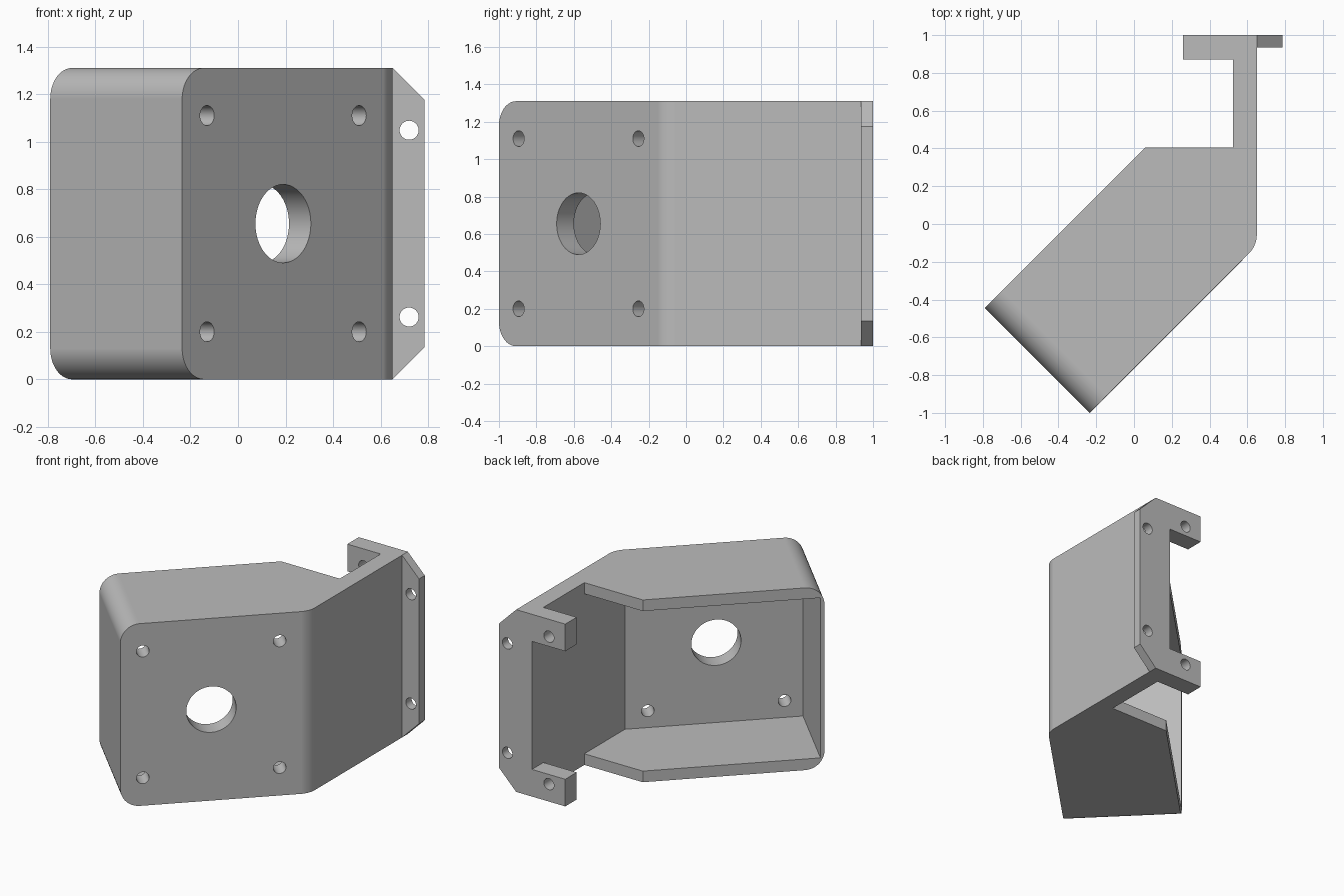
import bpy
import bmesh
import math
from mathutils import Vector, Matrix

cube = bpy.data.objects.get("Cube")
if cube:
    bpy.data.objects.remove(cube, do_unlink=True)

HEIGHT = 1.31
PLATE = 0.13            # thickness of the front plate and side wall
SKIN = 0.08             # thickness of the top and bottom walls
END = 0.027             # thickness of the free end wall
ALONG = Vector((1, 1, 0)).normalized()      # along the angled plate
INWARD = Vector((-1, 1, 0)).normalized()    # into the housing
CORNER = Vector((-0.235, -1, 0))            # free front corner

grey = bpy.data.materials.new("plain grey")
grey.use_nodes = True
colour = (0.5, 0.5, 0.5, 1)
grey.diffuse_color = colour
grey.node_tree.nodes["Principled BSDF"].inputs["Base Color"].default_value = colour


def finish(name, bm):
    bmesh.ops.recalc_face_normals(bm, faces=bm.faces[:])
    mesh = bpy.data.meshes.new(name)
    bm.to_mesh(mesh)
    bm.free()
    mesh.materials.append(grey)
    obj = bpy.data.objects.new(name, mesh)
    bpy.context.collection.objects.link(obj)
    return obj


def prism(points, direction):
    """Closed outline swept along a direction."""
    bm = bmesh.new()
    face = bm.faces.new([bm.verts.new(p) for p in points])
    moved = bmesh.ops.extrude_face_region(bm, geom=[face], use_keep_orig=True)["geom"]
    verts = [v for v in moved if isinstance(v, bmesh.types.BMVert)]
    bmesh.ops.translate(bm, verts=verts, vec=direction)
    return bm


def plan(points, z0, z1):
    return prism([(p[0], p[1], z0) for p in points], Vector((0, 0, z1 - z0)))


def round_edges(bm, rule, radius, segments):
    edges = [e for e in bm.edges if rule(e)]
    bmesh.ops.bevel(bm, geom=edges, offset=radius, offset_type='OFFSET',
                    segments=segments, profile=0.5, affect='EDGES')


def combine(target, tool, operation='DIFFERENCE'):
    mod = target.modifiers.new(operation.lower(), 'BOOLEAN')
    mod.operation = operation
    mod.solver = 'EXACT'
    mod.object = tool
    bpy.context.view_layer.objects.active = target
    bpy.ops.object.modifier_apply(modifier=mod.name)
    bpy.data.objects.remove(tool, do_unlink=True)


def drill(target, centre, axis, radius, depth):
    bm = bmesh.new()
    turn = Vector(axis).to_track_quat('Z', 'Y').to_matrix().to_4x4()
    bmesh.ops.create_cone(bm, cap_ends=True, segments=48, radius1=radius,
                          radius2=radius, depth=depth,
                          matrix=Matrix.Translation(centre) @ turn)
    combine(target, finish("drill", bm))


# Housing, side wall and back lip as one plan outline
free_back = CORNER + INWARD * 0.785
outline = [CORNER, (0.65, -0.115), (0.65, 1), (0.26, 1), (0.26, 0.87),
           (0.525, 0.87), (0.525, 0.405), (0.06, 0.405), free_back]
bm = plan(outline, 0, HEIGHT)


def at_bend(e):
    return all(abs(v.co.x - 0.65) < 0.001 and abs(v.co.y + 0.115) < 0.001
               for v in e.verts)


def at_free_end(e):
    a, b = e.verts
    return (abs(a.co.z - b.co.z) < 0.001 and
            all(abs((v.co - CORNER).dot(ALONG)) < 0.02 for v in e.verts))


round_edges(bm, at_bend, 0.054, 12)
round_edges(bm, at_free_end, 0.13, 16)
bracket = finish("angled_bracket", bm)

# Open pocket behind the plate
inner = CORNER + INWARD * PLATE + ALONG * END
pocket = [inner, (0.525, -0.056), (0.525, 0.6), (0, 0.6), inner + INWARD]
combine(bracket, finish("pocket", plan(pocket, SKIN, HEIGHT - SKIN)))

# Gap that leaves an upper and a lower hook on the back lip
gap = [(0.2, 0.8), (0.525, 0.8), (0.525, 1.1), (0.2, 1.1)]
combine(bracket, finish("hook_gap", plan(gap, 0.195, HEIGHT - 0.195)))

# Outer mounting flange with chamfered ends
flange = [(0.6, 0), (0.65, 0), (0.785, 0.135),
          (0.785, HEIGHT - 0.135), (0.65, HEIGHT), (0.6, HEIGHT)]
bm = prism([(x, 0.935, z) for x, z in flange], Vector((0, 0.065, 0)))
combine(bracket, finish("mounting_flange", bm), 'UNION')

# Large centre hole and four corner holes in the angled plate
mid = HEIGHT / 2


def on_plate(x, z):
    return Vector((x, x - 0.765, z)) + INWARD * PLATE / 2


drill(bracket, on_plate(0.19, mid), INWARD, 0.165, 0.2)
for side in (-1, 1):
    for x in (-0.13, 0.51):
        drill(bracket, on_plate(x, mid + side * 0.455), INWARD, 0.042, 0.2)
    # Fixing holes in the flange and the hooks
    drill(bracket, (0.72, 0.967, mid + side * 0.393), (0, 1, 0), 0.04, 0.2)
    drill(bracket, (0.39, 0.935, mid + side * 0.53), (0, 1, 0), 0.04, 0.3)

# Smooth the rounded edges, keep the flat faces crisp
bpy.ops.object.select_all(action='DESELECT')
bracket.select_set(True)
bpy.context.view_layer.objects.active = bracket
bpy.ops.object.shade_smooth_by_angle(angle=math.radians(30))
weighted = bracket.modifiers.new("flat faces", 'WEIGHTED_NORMAL')
weighted.keep_sharp = True
